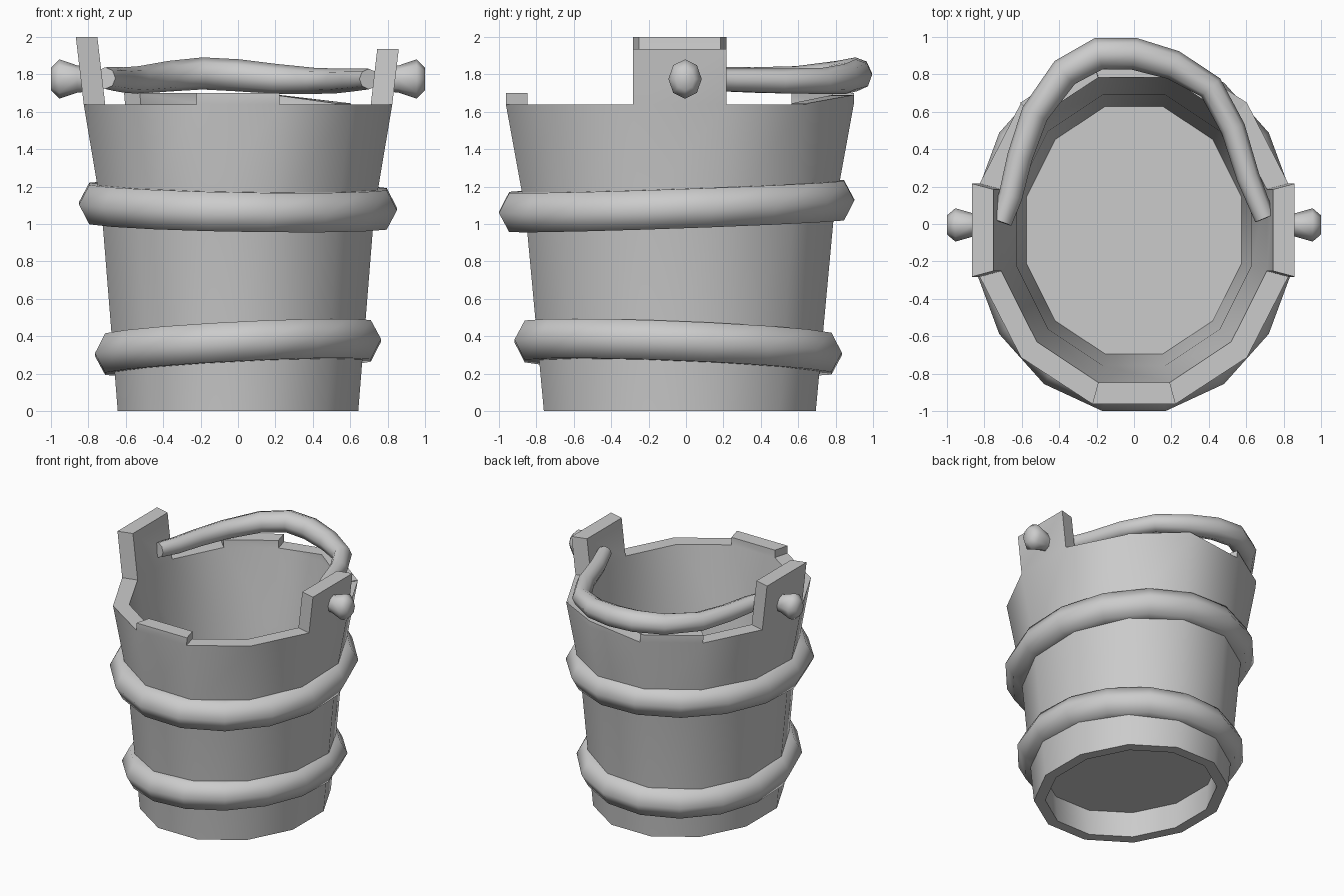
import bpy, bmesh
from math import cos, sin, pi, radians

if "Cube" in bpy.data.objects:
    bpy.data.objects.remove(bpy.data.objects["Cube"])

N = 12
RIM = 1.64
MID = 1.07


def finish(name, bm, angle=38):
    bmesh.ops.remove_doubles(bm, verts=bm.verts, dist=0.0005)
    bmesh.ops.recalc_face_normals(bm, faces=bm.faces)
    me = bpy.data.meshes.new(name)
    bm.to_mesh(me)
    bm.free()
    ob = bpy.data.objects.new(name, me)
    bpy.context.collection.objects.link(ob)
    smooth(ob, angle)
    return ob


def smooth(ob, angle):
    bpy.ops.object.select_all(action='DESELECT')
    ob.select_set(True)
    bpy.context.view_layer.objects.active = ob
    bpy.ops.object.shade_smooth_by_angle(angle=radians(angle))


def corner(i, n, ax, ay, cy):
    """Corner i of an n-gon given by its half width and half depth."""
    a = 2 * pi / n * (i - 0.5)
    k = cos(pi / n)
    return ax / k * cos(a), cy + ay / k * sin(a)


def lerp(z, stops):
    for (z0, a0), (z1, a1) in zip(stops, stops[1:]):
        if z <= z1:
            return a0 + (a1 - a0) * (z - z0) / (z1 - z0)
    return stops[-1][1]


def wall(i, z, inner=False):
    """Point on the flaring wall at stave corner i."""
    t = lerp(z, [(0, 0.08), (RIM, 0.115)]) if inner else 0
    ax = lerp(z, [(0, 0.643), (MID, 0.729), (RIM, 0.825), (2.0, 0.867)])
    ay = lerp(z, [(0, 0.727), (MID, 0.826), (RIM, 0.93)])
    return (*corner(i, N, ax - t, ay - t, -0.033), z)


# Staved bucket body: some staves stand above the rim (start and end heights)
raised = {0: (1.935, 1.935), 6: (2.0, 2.0), 9: (1.70, 1.70),
          4: (1.70, 1.70), 3: (1.69, 1.64), 2: (1.645, 1.69)}
heights = [raised.get(i, (RIM, RIM)) for i in range(N)]
bm = bmesh.new()


def face(*pts):
    bm.faces.new([bm.verts.new(p) for p in pts])


for i in range(N):
    j = i + 1
    za, zb = heights[i]
    for inner in (False, True):
        levels = [(0, 0), (MID, MID), (RIM, RIM)]
        for (a0, b0), (a1, b1) in zip(levels, levels[1:]):
            face(wall(i, a0, inner), wall(j, b0, inner), wall(j, b1, inner), wall(i, a1, inner))
        if i in raised:
            pts = [wall(i, RIM, inner), wall(j, RIM, inner)]
            pts += [wall(j, zb, inner)] if zb > RIM else []
            pts += [wall(i, za, inner)] if za > RIM else []
            face(*pts)
    face(wall(i, 0), wall(j, 0), wall(j, 0, True), wall(i, 0, True))
    face(wall(i, za), wall(j, zb), wall(j, zb, True), wall(i, za, True))
    z_prev = heights[i - 1][1]
    if abs(z_prev - za) > 0.001:
        face(wall(i, z_prev), wall(i, za), wall(i, za, True), wall(i, z_prev, True))
finish("bucket_staves", bm)

# Recessed floor
bm = bmesh.new()
bm.faces.new([bm.verts.new(wall(i, 0.21, True)) for i in range(N)])
finish("bucket_floor", bm)


# Tilted hoops, buried in the wall on their inner side
SECTION = [(0.12, 0), (0.065, 0.105), (-0.03, 0.105), (-0.03, -0.105), (0.065, -0.105)]
SEG = 16


def hoop(name, ax, ay, cy, z, slope_x, slope_y):
    bm = bmesh.new()
    rings = []
    for i in range(SEG):
        ring = []
        for r, h in SECTION:
            x, y = corner(i, SEG, ax + r, ay + r, cy)
            ring.append(bm.verts.new((x, y, z + h + slope_x * x + slope_y * y)))
        rings.append(ring)
    m = len(SECTION)
    for i in range(SEG):
        a, b = rings[i], rings[(i + 1) % SEG]
        for k in range(m):
            bm.faces.new((a[k], b[k], b[(k + 1) % m], a[(k + 1) % m]))
    finish(name, bm, 75)


hoop("upper_hoop", 0.73, 0.83, -0.05, 1.097, -0.018, 0.035)
hoop("lower_hoop", 0.645, 0.755, -0.042, 0.338, 0.05, -0.04)

# Pegs through the two tall staves
PEG = [(0.74, 0.06), (0.86, 0.073), (0.955, 0.105), (1.0, 0.06)]
for side, name in ((1, "right_peg"), (-1, "left_peg")):
    bm = bmesh.new()
    rings = [[bm.verts.new((side * x, -0.005 + 0.85 * r * cos(k * pi / 4), 1.775 + r * sin(k * pi / 4)))
              for k in range(8)] for x, r in PEG]
    for a, b in zip(rings, rings[1:]):
        for k in range(8):
            bm.faces.new((a[k], b[k], b[(k + 1) % 8], a[(k + 1) % 8]))
    bm.faces.new(rings[0])
    bm.faces.new(rings[-1])
    finish(name, bm, 60)

# Carrying handle folded towards the back: x, y, z, radius
PATH = [(-0.71, 0.01, 1.78, 0.058), (-0.66, 0.15, 1.775, 0.064), (-0.61, 0.36, 1.77, 0.068),
        (-0.53, 0.59, 1.77, 0.074), (-0.37, 0.81, 1.79, 0.082), (-0.19, 0.91, 1.805, 0.086),
        (0.0, 0.91, 1.795, 0.086), (0.21, 0.85, 1.775, 0.08), (0.41, 0.73, 1.765, 0.07),
        (0.53, 0.51, 1.765, 0.066), (0.61, 0.25, 1.77, 0.062), (0.70, 0.03, 1.775, 0.055)]
cu = bpy.data.curves.new("handle", 'CURVE')
cu.dimensions = '3D'
cu.bevel_depth = 1.0
cu.bevel_resolution = 2
cu.use_fill_caps = True
sp = cu.splines.new('POLY')
sp.points.add(len(PATH) - 1)
for p, (x, y, z, r) in zip(sp.points, PATH):
    p.co = (x, y, z, 1)
    p.radius = r
handle = bpy.data.objects.new("handle", cu)
bpy.context.collection.objects.link(handle)
bpy.ops.object.select_all(action='DESELECT')
handle.select_set(True)
bpy.context.view_layer.objects.active = handle
bpy.ops.object.convert(target='MESH')
smooth(bpy.context.view_layer.objects.active, 60)
